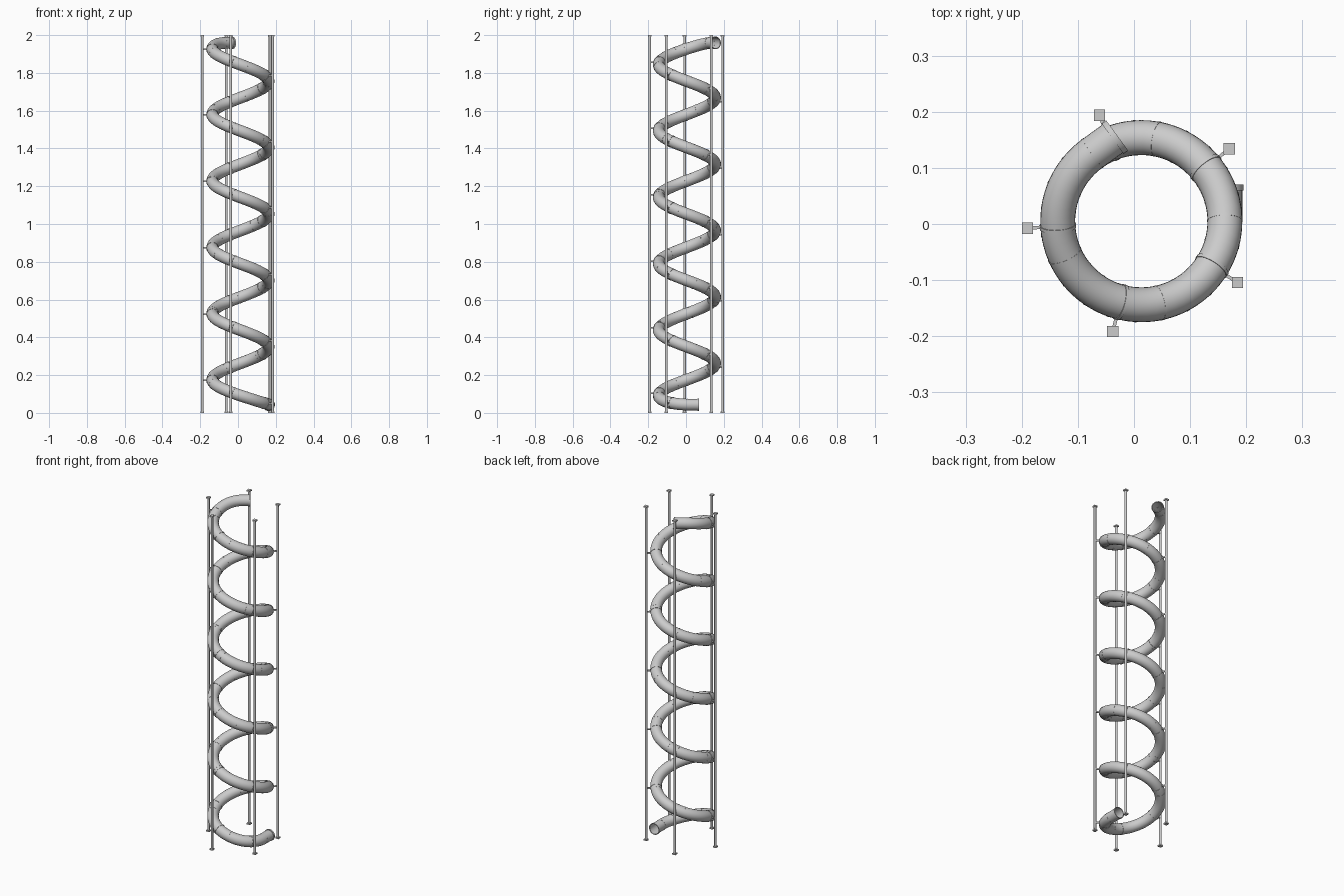
import bpy, bmesh, math
from mathutils import Vector, Matrix

if "Cube" in bpy.data.objects:
    bpy.data.objects.remove(bpy.data.objects["Cube"])

CX, CY, R, TUBE = 0.013, 0.005, 0.149, 0.031
PITCH, SWEEP, SEGS = 0.352, 2034, 26


def path(s):
    """Point on the spiral after s degrees, levelling off at both ends."""
    z = PITCH * s / 360 - 0.003
    z = 0.5 * (z + 0.035 + math.hypot(z - 0.035, 0.04))
    z = 0.5 * (z + 1.967 - math.hypot(z - 1.967, 0.03))
    a = math.radians(-s)
    return Vector((CX + R * math.cos(a), CY + R * math.sin(a), z))


def tangent(s):
    return (path(s + 0.5) - path(s - 0.5)).normalized()


def finish(name, bm, smooth=True):
    me = bpy.data.meshes.new(name)
    bmesh.ops.recalc_face_normals(bm, faces=bm.faces)
    bm.to_mesh(me)
    bm.free()
    ob = bpy.data.objects.new(name, me)
    bpy.context.collection.objects.link(ob)
    if smooth:
        bpy.context.view_layer.objects.active = ob
        ob.select_set(True)
        bpy.ops.object.shade_smooth_by_angle(angle=math.radians(40))
        ob.select_set(False)
    return ob


def frame(d):
    """Side and up vectors across direction d."""
    side = d.cross(Vector((0, 0, 1))).normalized()
    return side, side.cross(d)


def loop(bm, p, d, r, n=28):
    u, v = frame(d)
    return [bm.verts.new(p + r * (u * math.cos(k * math.tau / n) + v * math.sin(k * math.tau / n)))
            for k in range(n)]


def bridge(bm, a, b):
    n = len(a)
    for k in range(n):
        bm.faces.new((a[k], a[(k + 1) % n], b[(k + 1) % n], b[k]))


def band(bm, p, d, r, w, inner=0.0305):
    """Short hollow ring around the tube."""
    h = d * w / 2
    ls = [loop(bm, p - h, d, inner), loop(bm, p - h, d, r),
          loop(bm, p + h, d, r), loop(bm, p + h, d, inner)]
    for k in range(4):
        bridge(bm, ls[k], ls[(k + 1) % 4])


# Spiral tube with straight open ends
d0, d1 = Vector((0, -1, 0)), tangent(SWEEP)
d1 = Vector((d1.x, d1.y, 0)).normalized()
start, end = path(0) - d0 * 0.065, path(SWEEP) + d1 * 0.055
stations = [(start, d0)]
steps = SEGS * 13
stations += [(path(SWEEP * i / steps), tangent(SWEEP * i / steps)) for i in range(steps + 1)]
stations += [(end, d1)]
bm = bmesh.new()
rings = [loop(bm, p, d, TUBE) for p, d in stations]
for a, b in zip(rings, rings[1:]):
    bridge(bm, a, b)
finish("spiral_tube", bm)

# End collars
bm = bmesh.new()
band(bm, start + d0 * 0.005, d0, 0.0335, 0.010, 0.029)
band(bm, end - d1 * 0.005, d1, 0.0335, 0.010, 0.029)
finish("end_collars", bm)

# Seams between tube sections
bm = bmesh.new()
for i in range(SEGS + 1):
    s = SWEEP * i / SEGS
    band(bm, path(s), tangent(s), 0.0316, 0.003)
finish("tube_seams", bm)

# Posts with end plates, clamp rings and brackets
posts, plates, clamps, arms = (bmesh.new() for _ in range(4))
for i in range(5):
    deg = 39.5 + 72 * i
    a = math.radians(deg)
    out = Vector((math.cos(a), math.sin(a), 0))
    base = Vector((CX, CY, 0)) + out * 0.203
    bmesh.ops.create_cone(posts, cap_ends=True, segments=16, radius1=0.007, radius2=0.007, depth=1.996,
                          matrix=Matrix.Translation(base + Vector((0, 0, 1))))
    for z in (0.004, 1.996):
        bmesh.ops.create_cube(plates, size=1, matrix=Matrix.Translation(base + Vector((0, 0, z)))
                              @ Matrix.Diagonal((0.02, 0.02, 0.008, 1)))
    s = -deg % 360
    while s < SWEEP:
        p = path(s)
        band(clamps, p, tangent(s), 0.0325, 0.006)
        mid = Vector((CX, CY, p.z)) + out * 0.189
        bmesh.ops.create_cube(arms, size=1, matrix=Matrix.Translation(mid) @ Matrix.Rotation(a, 4, 'Z')
                              @ Matrix.Diagonal((0.024, 0.006, 0.008, 1)))
        s += 360
finish("posts", posts)
finish("post_end_plates", plates, False)
finish("clamp_rings", clamps)
finish("clamp_arms", arms, False)
